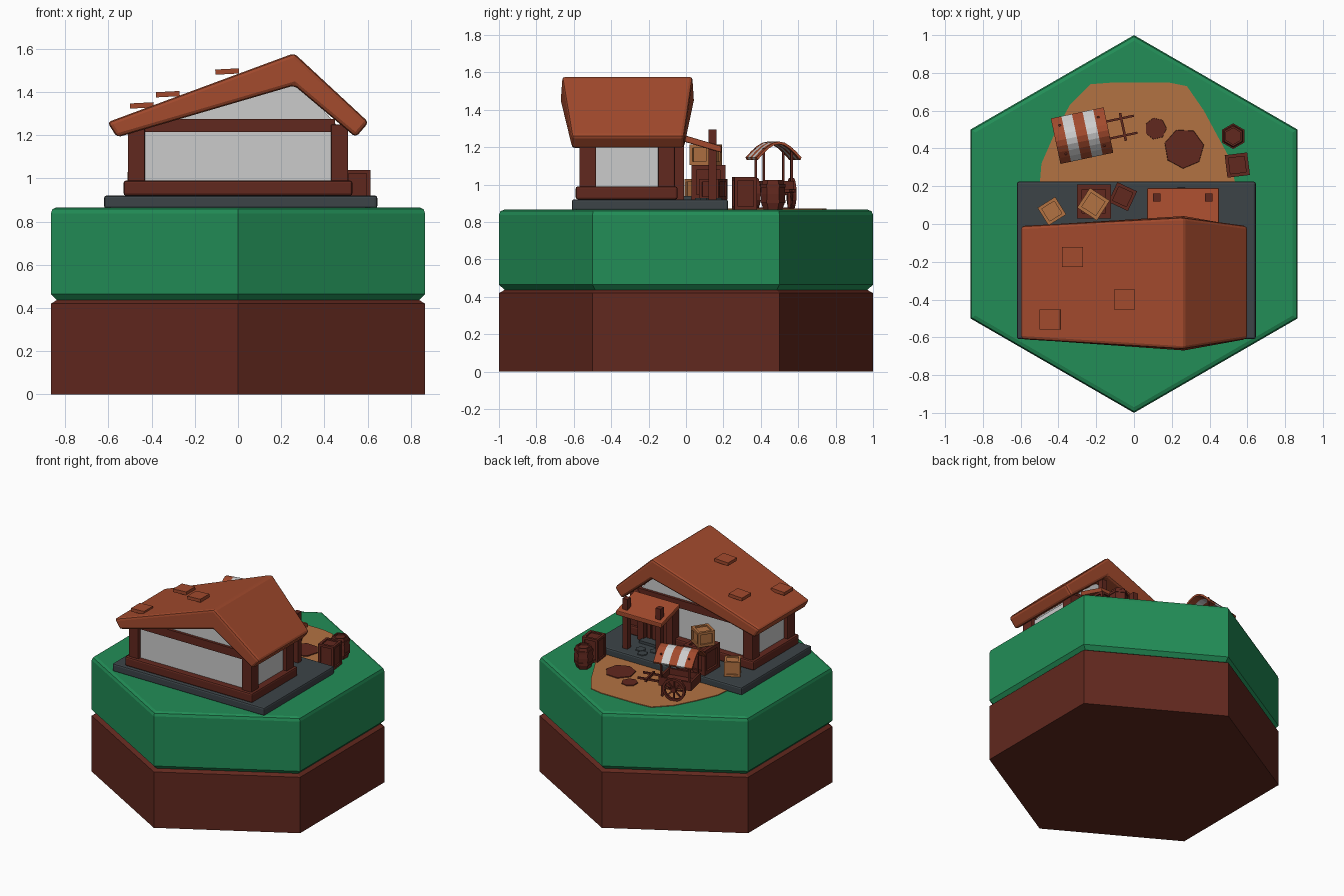
import bpy, bmesh
from math import sin, cos, pi, radians
from mathutils import Matrix, Vector

if "Cube" in bpy.data.objects:
    bpy.data.objects.remove(bpy.data.objects["Cube"])


def colour(name, r, g, b):
    m = bpy.data.materials.new(name)
    m.diffuse_color = (r, g, b, 1)
    m.use_nodes = True
    m.node_tree.nodes["Principled BSDF"].inputs["Base Color"].default_value = m.diffuse_color
    return m


GREEN = colour("grass", 0.016, 0.27, 0.095)
DARK = colour("dark_wood", 0.12, 0.021, 0.013)
ROOF = colour("terracotta", 0.36, 0.068, 0.026)
TAN = colour("tan", 0.45, 0.17, 0.055)
SLATE = colour("slate", 0.045, 0.057, 0.064)
I = Matrix.Identity(4)


def finish(name, bm, mat, M=I, bevel=0, segs=2):
    bmesh.ops.recalc_face_normals(bm, faces=bm.faces[:])
    me = bpy.data.meshes.new(name)
    bm.to_mesh(me)
    bm.free()
    ob = bpy.data.objects.new(name, me)
    bpy.context.collection.objects.link(ob)
    ob.matrix_world = M
    if mat:
        me.materials.append(mat)
    if bevel:
        mod = ob.modifiers.new("bevel", 'BEVEL')
        mod.width, mod.segments = bevel, segs
    return ob


def loft(name, loops, mat, M=I, bevel=0, segs=2):
    """Skin a row of equal point loops and cap both ends."""
    bm = bmesh.new()
    rows = [[bm.verts.new(p) for p in lp] for lp in loops]
    n = len(rows[0])
    for a, b in zip(rows, rows[1:]):
        for i in range(n):
            j = (i + 1) % n
            bm.faces.new((a[i], a[j], b[j], b[i]))
    bm.faces.new(rows[0])
    bm.faces.new(rows[-1])
    return finish(name, bm, mat, M, bevel, segs)


def box(name, x, y, z, mat, M=I, bevel=0):
    """Box from (min, max) ranges."""
    ring = [(x[0], y[0]), (x[1], y[0]), (x[1], y[1]), (x[0], y[1])]
    return loft(name, [[(a, b, h) for a, b in ring] for h in z], mat, M, bevel)


def lathe(name, profile, sides, mat, M=I, bevel=0, start=0.0):
    loops = [[(r * cos(start + 2 * pi * i / sides), r * sin(start + 2 * pi * i / sides), z)
              for i in range(sides)] for r, z in profile]
    return loft(name, loops, mat, M, bevel)


def place(x, y, z=0, deg=0):
    return Matrix.Translation((x, y, z)) @ Matrix.Rotation(radians(deg), 4, 'Z')


# hexagonal ground block: soil and grass
lathe("soil", [(1, 0), (1, 0.42), (0.97, 0.436)], 6, DARK, start=pi / 2)
lathe("grass", [(0.965, 0.432), (1, 0.465), (1, 0.838), (0.992, 0.858), (0.97, 0.866)], 6, GREEN, start=pi / 2)

# dirt yard with puddles
yard = [(-.5, .2), (-.49, .32), (-.42, .48), (-.34, .63), (-.23, .74), (-.1, .75),
        (.18, .75), (.28, .73), (.37, .6), (.44, .47), (.5, .36), (.54, .2)]
loft("dirt_yard", [[(x, y, z) for x, y in yard] for z in (0.86, 0.871)], TAN)
lathe("large_puddle", [(.11, .86), (.105, .877)], 7, DARK, place(.265, .4, 0, 10))
lathe("small_puddle", [(.06, .86), (.057, .877)], 7, DARK, place(.115, .505))

# house foundation, sill and walls
box("foundation", (-.62, .645), (-.61, .225), (.86, .921), SLATE, bevel=.012)
box("sill", (-.53, .53), (-.59, -.045), (.92, .99), DARK, bevel=.012)
box("walls", (-.48, .48), (-.545, -.09), (.98, 1.23), None)
gable = [(-.47, 1.22), (.48, 1.22), (.26, 1.47), (-.47, 1.25)]
loft("gable_wall", [[(x, y, z) for x, z in gable] for y in (-.545, -.09)], None)
for sx in (-1, 1):
    for y in ((-.57, -.48), (-.15, -.06)):
        box("corner_post", sorted((sx * .43, sx * .51)), y, (.98, 1.25), DARK, bevel=.006)
for y in ((-.565, -.53), (-.105, -.07)):
    box("gable_beam", (-.45, .45), y, (1.215, 1.275), DARK)

# asymmetric flared roof
section = [(-.605, 1.26, 0), (.26, 1.58, 1), (.605, 1.26, 0),
           (.545, 1.19, 0), (.26, 1.43, 1), (-.56, 1.19, 0)]
loft("main_roof", [[(x, -.61 - .055 * t, z) for x, z, t in section],
                   [(x, -.01 + .048 * t, z) for x, z, t in section]], ROOF, bevel=.018)
for x, y, z in ((-.445, -.505, 1.338), (-.325, -.175, 1.39), (-.05, -.4, 1.495)):
    tile = place(x, y, z) @ Matrix.Rotation(radians(-3), 4, 'Y')
    box("loose_tile", (-.055, .055), (-.053, .053), (-.012, .012), ROOF, tile)

# doorway
box("door", (.17, .36), (-.1, -.045), (.92, 1.19), DARK)
for x in ((.12, .17), (.36, .41)):
    box("door_frame", x, (-.1, -.012), (.92, 1.21), DARK)
box("door_lintel", (.12, .41), (-.1, -.012), (1.16, 1.21), DARK)
for i in range(4):
    x = .185 + i * .045
    box("door_plank", (x, x + .03), (-.05, -.035), (.94, 1.16), DARK)
box("door_step", (.16, .37), (-.04, .03), (.92, .94), SLATE)
for x, y in ((.2, .08), (.3, .11), (.25, .16)):
    lathe("paving_stone", [(.04, .915), (.036, .927)], 6, SLATE, place(x, y))

# porch roof on two posts
eave = [(-.03, 1.235), (.19, 1.17), (.19, 1.205), (-.03, 1.27)]
loft("porch_roof", [[(x, y, z) for y, z in eave] for x in (.07, .45)], ROOF, bevel=.006)
for x in (.12, .395):
    box("porch_post", (x - .02, x + .02), (.12, .162), (.92, 1.295), DARK)


# crates: inner core with a frame of bars along every edge
def crate(name, x, y, z, w, h, deg, mat):
    M, s, b = place(x, y, z, deg), w / 2, w * .15
    k = b * .55
    box(name + "_core", (-s + k, s - k), (-s + k, s - k), (k, h - k), mat, M)
    for u in ((-s, -s + b), (s - b, s)):
        for v in ((-s, -s + b), (s - b, s)):
            box(name + "_upright", u, v, (0, h), mat, M)
        for t in ((0, b), (h - b, h)):
            box(name + "_rail", u, (-s + b, s - b), t, mat, M)
            box(name + "_rail", (-s + b, s - b), u, t, mat, M)


crate("large_crate", -.213, .12, .92, .18, .185, 0, DARK)
crate("stacked_crate", -.215, .105, 1.105, .125, .11, -33, TAN)
crate("side_crate", -.06, .145, .92, .115, .11, -25, DARK)
crate("tan_crate", -.435, .068, .92, .11, .11, 32, TAN)
crate("yard_crate", .547, .312, .865, .12, .175, 7, DARK)

# barrel with hoops
B = place(.525, .465, .865, 30)
lathe("barrel", [(.05, 0), (.064, .04), (.066, .085), (.062, .13), (.054, .16), (.043, .16), (.043, .148)], 6, DARK, B)
for z in (.035, .12):
    lathe("barrel_hoop", [(.068, z), (.068, z + .018)], 6, DARK, B)

# market cart
C = place(-.275, .468, 0, 12)
box("cart_bed", (-.12, .12), (-.07, .07), (.955, .975), DARK, C)
for s in (-1, 1):
    box("cart_side", (-.12, .12), sorted((s * .07, s * .085)), (.955, 1.02), DARK, C)
    box("cart_end", sorted((s * .105, s * .12)), (-.07, .07), (.955, 1.02), DARK, C)
    box("cart_handle", (.1, .29), sorted((s * .04, s * .052)), (.96, .974), DARK, C)
    box("cart_leg", (.095, .11), sorted((s * .055, s * .07)), (.866, .96), DARK, C)
    for x in (-.11, .098):
        box("canopy_post", (x, x + .012), sorted((s * .07, s * .082)), (.97, 1.195), DARK, C)
    # spoked wheels
    W = C @ Matrix.Translation((0, s * .098, .951)) @ Matrix.Rotation(pi / 2, 4, 'X')
    n, rim = 16, []
    for i in range(n + 1):
        a = 2 * pi * i / n
        rim.append([(r * cos(a), r * sin(a), z) for r, z in ((.068, -.01), (.085, -.01), (.085, .01), (.068, .01))])
    loft("wheel_rim", rim, DARK, W)
    lathe("wheel_hub", [(.02, -.016), (.02, .016)], 8, DARK, W)
    for k in range(4):
        box("wheel_spoke", (-.07, .07), (-.005, .005), (-.005, .005), DARK, W @ Matrix.Rotation(k * pi / 4, 4, 'Z'))
box("cart_axle", (-.008, .008), (-.1, .1), (.943, .959), DARK, C)
box("cart_crossbar", (.215, .228), (-.075, .075), (.957, .977), DARK, C)

# striped arched canopy
arc = [(-.123 + .246 * i / 8, 1.145 + .085 * sin(pi * (i + .0) / 8)) for i in range(9)]
ring = arc + [(y * .95, z - .014) for y, z in reversed(arc)]
for i in range(5):
    x0 = -.143 + i * .0572
    loft("canopy_stripe", [[(x, y, z) for y, z in ring] for x in (x0, x0 + .0572)],
         None if i % 2 else ROOF, C)
